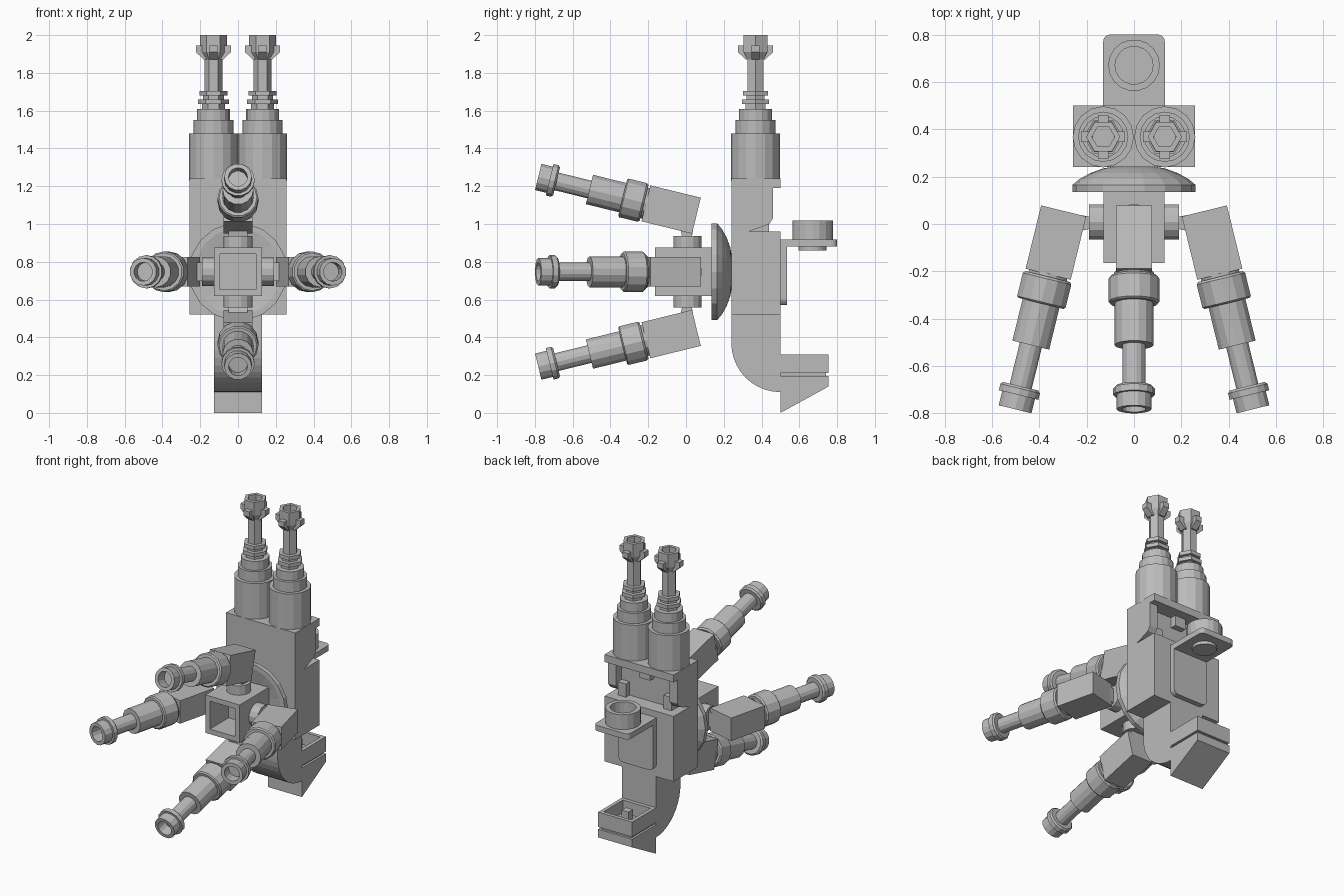
import bpy, bmesh
from math import sin, cos, pi, atan
from mathutils import Matrix, Vector

cube = bpy.data.objects.get("Cube")
if cube:
    bpy.data.objects.remove(cube, do_unlink=True)

grey = bpy.data.materials.new("plain grey")
grey.use_nodes = True
GREY = (0.5, 0.5, 0.5, 1)
grey.diffuse_color = GREY
grey.node_tree.nodes["Principled BSDF"].inputs["Base Color"].default_value = GREY


def finish(name, bm, matrix=Matrix()):
    bmesh.ops.recalc_face_normals(bm, faces=bm.faces)
    mesh = bpy.data.meshes.new(name)
    bm.to_mesh(mesh)
    bm.free()
    mesh.materials.append(grey)
    obj = bpy.data.objects.new(name, mesh)
    obj.matrix_world = matrix
    bpy.context.collection.objects.link(obj)
    return obj


def prism(name, points, x0, x1, matrix=Matrix()):
    """Extrude a (y, z) outline from x0 to x1."""
    bm = bmesh.new()
    face = bm.faces.new([bm.verts.new((x0, y, z)) for y, z in points])
    new = bmesh.ops.extrude_face_region(bm, geom=[face])["geom"]
    moved = [v for v in new if isinstance(v, bmesh.types.BMVert)]
    bmesh.ops.translate(bm, verts=moved, vec=(x1 - x0, 0, 0))
    return finish(name, bm, matrix)


def box(name, x, y, z, matrix=Matrix(), hole=None, wall=0, depth=0):
    """Box from ranges, optionally with a square recess in the face towards hole."""
    bm = bmesh.new()
    bmesh.ops.create_cube(bm, size=1)
    for v in bm.verts:
        v.co = [r[0] + (c + 0.5) * (r[1] - r[0]) for r, c in zip((x, y, z), v.co)]
    if hole:
        bm.normal_update()
        way = Vector(hole)
        face = max(bm.faces, key=lambda f: f.normal.dot(way))
        bmesh.ops.inset_region(bm, faces=[face], thickness=wall)
        floor = bmesh.ops.extrude_face_region(bm, geom=[face])["geom"]
        moved = [v for v in floor if isinstance(v, bmesh.types.BMVert)]
        bmesh.ops.translate(bm, verts=moved, vec=-way * depth)
        bmesh.ops.delete(bm, geom=[f for f in bm.faces if f == face], context="FACES")
    return finish(name, bm, matrix)


def lathe(name, profile, matrix, sides=14):
    """Spin (radius, height) points around local z, flat faced."""
    bm = bmesh.new()
    rings = []
    for r, h in profile:
        if r == 0:
            rings.append([bm.verts.new((0, 0, h))] * sides)
        else:
            rings.append([bm.verts.new((r * cos(a), r * sin(a), h))
                          for a in (2 * pi * i / sides for i in range(sides))])
    for low, high in zip(rings, rings[1:]):
        for i in range(sides):
            j = (i + 1) % sides
            corners = list(dict.fromkeys((low[i], low[j], high[j], high[i])))
            bm.faces.new(corners)
    return finish(name, bm, matrix)


def rounded(name, x, y, z, axis, corners, radius):
    """Box whose edges along one axis are rounded where corners(point) holds."""
    obj = box(name, x, y, z)
    bm = bmesh.new()
    bm.from_mesh(obj.data)
    edges = [e for e in bm.edges
             if abs((e.verts[0].co - e.verts[1].co).normalized()[axis]) > 0.9
             and corners((e.verts[0].co + e.verts[1].co) / 2)]
    bmesh.ops.bevel(bm, geom=edges, offset=radius, segments=4, profile=0.5, affect="EDGES")
    bm.to_mesh(obj.data)
    bm.free()


# Main body: front slab, lower block, top plate and hinge
W = 0.258
box("body_front_slab", (-W, W), (0.24, 0.33), (0.96, 1.24))
box("body_block", (-W, W), (0.24, 0.5), (0.52, 0.96))
box("body_top_plate", (-W, W), (0.33, 0.5), (1.19, 1.24))
box("hinge_wall", (-0.2, 0.2), (0.33, 0.4), (0.96, 1.19))
box("hinge_latch", (-0.04, 0.04), (0.4, 0.44), (1.12, 1.19))
for side, s in (("left", 1), ("right", -1)):
    prism(side + "_hinge_cheek", [(0.33, 0.96), (0.33, 1.19), (0.46, 1.19), (0.46, 1.03), (0.44, 1.0),
                                  (0.39, 0.98)], s * 0.2, s * W)
    box(side + "_hinge_lug", sorted((s * 0.14, s * 0.2)), (0.4, 0.44), (0.96, 1.05))

# Narrow lower body with a curved heel
N = 0.127
curve = [(0.5 - 0.26 * cos(a), 0.37 - 0.26 * sin(a)) for a in (pi / 2 * i / 10 for i in range(11))]
prism("lower_body", [(0.5, 0.52), (0.24, 0.52)] + curve, -N, N)

# Foot: open tray, thin spacer and wedge
box("foot_tray", (-N, N), (0.5, 0.755), (0.21, 0.31), hole=(0, 0, 1), wall=0.035, depth=0.085)
box("foot_post", (-0.025, 0.025), (0.6, 0.65), (0.22, 0.31))
box("foot_spacer", (-N + 0.015, N - 0.015), (0.49, 0.74), (0.18, 0.22))
prism("foot_wedge", [(0.5, 0), (0.755, 0.14), (0.755, 0.195), (0.5, 0.195)], -N, N)

# Back panel with shelf and cup
rounded("back_panel", (-0.13, 0.13), (0.5, 0.535), (0.57, 0.9), 1, lambda p: p.z < 0.6, 0.035)
rounded("back_shelf", (-0.13, 0.13), (0.5, 0.8), (0.88, 0.918), 2, lambda p: p.y > 0.7, 0.03)
lathe("shelf_cup", [(0, 0.86), (0.075, 0.86), (0.075, 0.89), (0.109, 0.91), (0.109, 1.018), (0.08, 1.018),
                    (0.08, 0.94), (0, 0.94)], Matrix.Translation((0, 0.67, 0)), 18)

# Dished disc behind the hub, axis along y
HUB_Z = 0.747
to_back = Matrix.Translation((0, 0, HUB_Z)) @ Matrix.Rotation(-pi / 2, 4, "X")
lathe("front_dish", [(0, 0.16), (0.13, 0.155), (0.23, 0.135), (0.26, 0.135), (0.26, 0.165), (0.23, 0.19),
                     (0.185, 0.215), (0.13, 0.235), (0.08, 0.243), (0, 0.245)], to_back, 18)

# Square hub with a deep front opening
box("hub", (-0.128, 0.128), (-0.165, 0.145), (HUB_Z - 0.128, HUB_Z + 0.128),
    hole=(0, -1, 0), wall=0.048, depth=0.2)

# Four arms around the hub, built pointing up and turned into place
TILT = atan(0.245)
for name, turn in (("top", 0), ("left", 1), ("bottom", 2), ("right", 3)):
    place = Matrix.Translation((0, 0, HUB_Z)) @ Matrix.Rotation(turn * pi / 2, 4, "Y")
    lathe(name + "_arm_pin", [(0, 0.12), (0.076, 0.12), (0.076, 0.19), (0, 0.19)],
          place @ Matrix.Translation((0, 0.008, 0)))
    prism(name + "_arm_neck", [(-0.02, 0.18), (0.03, 0.18), (0.06, 0.36), (-0.05, 0.34)], -0.05, 0.05, place)
    # Local z runs along the arm
    arm = place @ Matrix.Translation((0, 0.055, 0.297)) @ Matrix.Rotation(pi / 2 - TILT, 4, "X")
    box(name + "_arm_block", (-0.077, 0.077), (-0.098, 0.098), (0, 0.275), arm)
    lathe(name + "_arm_barrel", [
        (0, 0.27), (0.085, 0.27), (0.085, 0.285), (0.1, 0.285), (0.108, 0.295), (0.108, 0.395), (0.1, 0.402),
        (0.082, 0.402), (0.082, 0.583), (0.049, 0.583), (0.049, 0.762), (0.078, 0.762), (0.088, 0.772),
        (0.088, 0.8), (0.073, 0.8), (0.073, 0.862), (0.05, 0.862), (0.05, 0.79), (0, 0.79)], arm)

# Two upright barrels with hexagonal tips
for side, x in (("left", 0.13), ("right", -0.13)):
    at = Matrix.Translation((x, 0.368, 0))
    lathe(side + "_barrel_base", [
        (0, 1.23), (0.129, 1.23), (0.129, 1.48), (0.106, 1.48), (0.106, 1.55), (0.088, 1.55), (0.088, 1.61),
        (0, 1.61)], at, 16)
    lathe(side + "_barrel_rod", [
        (0, 1.6), (0.06, 1.6), (0.06, 1.635), (0.082, 1.635), (0.082, 1.66), (0.055, 1.66), (0.055, 1.68),
        (0.075, 1.68), (0.075, 1.705), (0.048, 1.705), (0.048, 1.87), (0.072, 1.91), (0.072, 2.0),
        (0.048, 2.0), (0.048, 1.93), (0, 1.93)], at, 6)
    for i in range(4):
        prism(side + "_tip_tab", [(0.03, 1.87), (0.05, 1.87), (0.093, 1.91), (0.093, 1.945), (0.05, 1.945)],
              -0.022, 0.022, at @ Matrix.Rotation(i * pi / 2, 4, "Z"))
